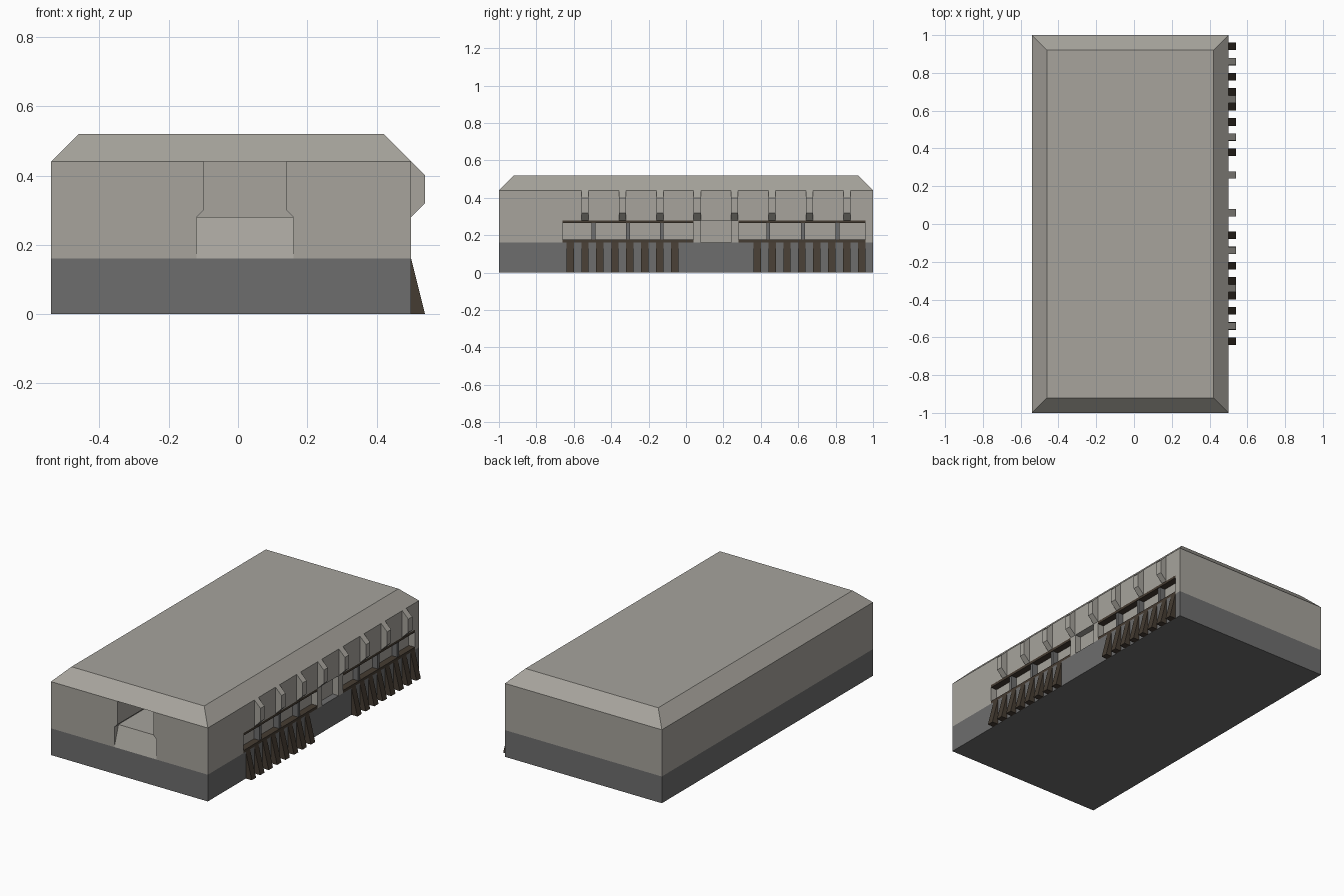
import bpy, bmesh
from mathutils import Vector

if "Cube" in bpy.data.objects:
    bpy.data.objects.remove(bpy.data.objects["Cube"])


def material(name, rgb):
    m = bpy.data.materials.new(name)
    m.diffuse_color = (*rgb, 1)
    m.use_nodes = True
    m.node_tree.nodes["Principled BSDF"].inputs["Base Color"].default_value = m.diffuse_color
    return m


LIGHT = material("light_grey", (0.385, 0.370, 0.335))
DARK = material("dark_grey", (0.155, 0.155, 0.155))
BROWN = material("dark_brown", (0.060, 0.045, 0.032))


def finish(name, bm, *mats):
    bmesh.ops.recalc_face_normals(bm, faces=bm.faces)
    me = bpy.data.meshes.new(name)
    bm.to_mesh(me)
    bm.free()
    for m in mats:
        me.materials.append(m)
    ob = bpy.data.objects.new(name, me)
    bpy.context.collection.objects.link(ob)
    return ob


def prism(name, points, axis, a, b, mat):
    """Extrude a profile: (x, z) points along y, or (y, z) points along x."""
    bm = bmesh.new()
    place = (lambda p: (p[0], a, p[1])) if axis == "y" else (lambda p: (a, p[0], p[1]))
    face = bm.faces.new([bm.verts.new(place(p)) for p in points])
    ext = bmesh.ops.extrude_face_region(bm, geom=[face])
    step = Vector((0, b - a, 0)) if axis == "y" else Vector((b - a, 0, 0))
    bmesh.ops.translate(bm, verts=[v for v in ext["geom"] if isinstance(v, bmesh.types.BMVert)], vec=step)
    return finish(name, bm, mat)


def box(name, x0, x1, y0, y1, z0, z1, mat):
    return prism(name, [(x0, z0), (x1, z0), (x1, z1), (x0, z1)], "y", y0, y1, mat)


# Base plinth
box("base", -0.54, 0.50, -1, 1, 0, 0.16, DARK)

# Upper hull with a roof chamfered on all four sides
bm = bmesh.new()
rings = []
for inset, z in ((0, 0.16), (0, 0.44), (0.08, 0.52)):
    x0, x1, y = -0.54 + inset, 0.50 - inset, 1 - inset
    rings.append([bm.verts.new(c) for c in ((x0, -y, z), (x1, -y, z), (x1, y, z), (x0, y, z))])
for lo, hi in zip(rings, rings[1:]):
    for i in range(4):
        j = (i + 1) % 4
        bm.faces.new((lo[i], lo[j], hi[j], hi[i]))
bm.faces.new(rings[0])
bm.faces.new(rings[-1])
hull = finish("hull", bm, LIGHT, DARK)

# Openings: front entry, two side galleries, central side doorway
DEPTH = 0.46
GALLERIES = ((-0.66, 0.04), (0.28, 0.96))
door = [(-0.12, 0.10), (0.16, 0.10), (0.16, 0.28), (0.14, 0.30),
        (0.14, 0.44), (-0.10, 0.44), (-0.10, 0.30), (-0.12, 0.28)]
cutters = [prism("entry_cutter", door, "y", -1.1, -0.70, LIGHT)]
for y0, y1 in GALLERIES + ((0.08, 0.24),):
    cutters.append(box("side_cutter", DEPTH, 0.6, y0, y1, 0.10, 0.28, LIGHT))
for c in cutters:
    c.hide_render = True
    mod = hull.modifiers.new("cut", "BOOLEAN")
    mod.operation, mod.solver, mod.object = "DIFFERENCE", "EXACT", c
deps = bpy.context.evaluated_depsgraph_get()
cut = bpy.data.meshes.new_from_object(hull.evaluated_get(deps))
hull.modifiers.clear()
hull.data = cut
for c in cutters:
    bpy.data.objects.remove(c)

# Dark upper band on the right wall
bm = bmesh.new()
bm.from_mesh(cut)
bmesh.ops.bisect_plane(bm, geom=bm.verts[:] + bm.edges[:] + bm.faces[:],
                       plane_co=(0, 0, 0.28), plane_no=(0, 0, 1))
for f in bm.faces:
    c = f.calc_center_median()
    f.material_index = int(f.normal.x > 0.9 and c.x > 0.49 and c.z > 0.28)
bm.to_mesh(cut)
bm.free()
cut.materials.clear()
cut.materials.append(LIGHT)
cut.materials.append(DARK)

# Entry ramp and raised floor
prism("entry_ramp", [(-1, 0.16), (-0.96, 0.28), (-0.70, 0.28), (-0.70, 0.16)],
      "x", -0.12, 0.16, LIGHT)

# Side ribs below the eaves
rib = [(0.49, 0.44), (0.50, 0.44), (0.54, 0.40), (0.54, 0.32), (0.50, 0.28), (0.49, 0.28)]
for i in range(8):
    y = -0.54 + 0.2 * i
    prism("side_rib", rib, "y", y - 0.019, y + 0.019, LIGHT)

# Gallery rails and mullions
for y0, y1 in GALLERIES:
    for z in (0.16, 0.265):
        box("gallery_rail", DEPTH, 0.50, y0, y1, z, z + 0.016, BROWN)
for y in (-0.495, -0.31, -0.13, 0.44, 0.625, 0.81):
    box("gallery_mullion", DEPTH - 0.01, 0.495, y - 0.01, y + 0.01, 0.17, 0.27, DARK)

# Sloping buttress fins on the base
for start in (-0.62, 0.38):
    for i in range(8):
        y = start + 0.08 * i
        prism("base_fin", [(0.50, 0.16), (0.54, 0), (0.50, 0)], "y", y - 0.02, y + 0.02, BROWN)
